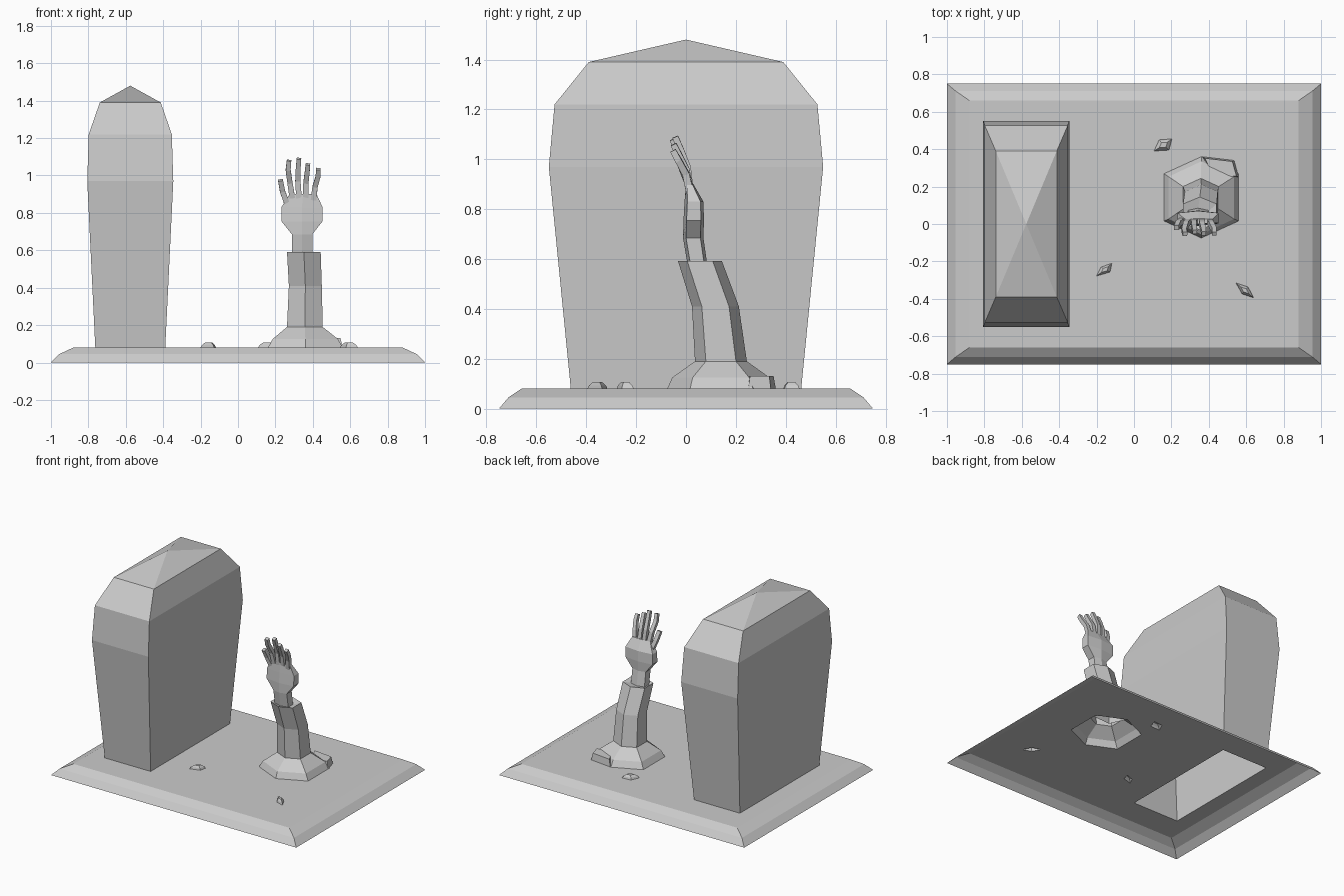
import bpy, bmesh
from mathutils import Vector

if "Cube" in bpy.data.objects:
    bpy.data.objects.remove(bpy.data.objects["Cube"])

GROUND = 0.08


def finish(name, bm):
    bmesh.ops.recalc_face_normals(bm, faces=bm.faces)
    mesh = bpy.data.meshes.new(name)
    bm.to_mesh(mesh)
    bm.free()
    bpy.context.collection.objects.link(bpy.data.objects.new(name, mesh))


def loft(name, rings, cap_top=True, cap_bottom=False):
    """Skin a stack of rings; a one-point ring makes a peak."""
    bm = bmesh.new()
    rows = [[bm.verts.new(p) for p in r] for r in rings]
    for a, b in zip(rows, rows[1:]):
        n = len(a)
        for i in range(n):
            j = (i + 1) % n
            bm.faces.new((a[i], a[j], b[0]) if len(b) == 1 else (a[i], a[j], b[j], b[i]))
    if cap_top and len(rows[-1]) > 2:
        bm.faces.new(rows[-1])
    if cap_bottom:
        bm.faces.new(rows[0])
    finish(name, bm)


def rect(cx, cy, hx, hy, z):
    return [(cx + a * hx, cy + b * hy, z) for a, b in ((-1, -1), (1, -1), (1, 1), (-1, 1))]


def hexagon(x0, x1, y0, y1, z, side=0.58):
    """Hexagon with ridges at front and back and straight sides."""
    cx, cy, h = (x0 + x1) / 2, (y0 + y1) / 2, (y1 - y0) / 2 * side
    return [(cx, y0, z), (x1, cy - h, z), (x1, cy + h, z),
            (cx, y1, z), (x0, cy + h, z), (x0, cy - h, z)]


def shrink(points, s, z):
    cx = sum(p[0] for p in points) / len(points)
    cy = sum(p[1] for p in points) / len(points)
    return [(cx + (p[0] - cx) * s, cy + (p[1] - cy) * s, z) for p in points]


# Gravestone: tapered slab with chamfered shoulders and a pyramid top
STONE_X = -0.576
stone = [rect(STONE_X, 0, hx, hy, z) for hx, hy, z in (
    (0.187, 0.462, GROUND), (0.23, 0.55, 0.97), (0.222, 0.527, 1.22), (0.163, 0.39, 1.39))]
loft("gravestone", stone + [[(STONE_X, 0, 1.48)]])

# Earth mound
mound = [hexagon(0.16, 0.56, -0.075, 0.36, GROUND),
         hexagon(0.185, 0.535, -0.055, 0.335, 0.125),
         hexagon(0.262, 0.453, 0.036, 0.244, 0.19)]
loft("earth_mound", mound, cap_top=False)

# Clod resting on the back of the mound
clod = [(0.365, 0.36, GROUND), (0.535, 0.34, GROUND), (0.56, 0.25, GROUND), (0.42, 0.24, GROUND)]
loft("clod", [clod, shrink(clod, 0.86, 0.13)])

# Small stones
stones = [
    [(0.107, 0.39), (0.187, 0.395), (0.203, 0.455), (0.134, 0.45)],
    [(-0.2, -0.278), (-0.128, -0.257), (-0.118, -0.21), (-0.176, -0.23)],
    [(0.545, -0.315), (0.578, -0.374), (0.64, -0.395), (0.61, -0.337)],
]
for i, s in enumerate(stones):
    loft(f"small_stone_{i + 1}", [shrink(s, 1, GROUND), shrink(s, 0.85, 0.093), shrink(s, 0.45, 0.107)])

# Ground slab: rounded open-bottom rim, top face pierced under each part
bm = bmesh.new()
rows = [[bm.verts.new(p) for p in rect(0, 0, hx, hy, z)] for hx, hy, z in (
    (1, 0.75, 0), (0.955, 0.712, 0.045), (0.88, 0.66, GROUND))]
for a, b in zip(rows, rows[1:]):
    for i in range(4):
        j = (i + 1) % 4
        bm.faces.new((a[i], a[j], b[j], b[i]))
edges = [bm.edges.get((rows[2][i], rows[2][(i + 1) % 4])) for i in range(4)]
for hole in [stone[0], mound[0]] + [shrink(s, 1, GROUND) for s in stones]:
    vs = [bm.verts.new(p) for p in hole]
    edges += [bm.edges.new((vs[i], vs[(i + 1) % len(vs)])) for i in range(len(vs))]
bmesh.ops.triangle_fill(bm, edges=edges, use_beauty=True, normal=(0, 0, 1))
finish("ground_slab", bm)

# Sleeve, turning in to meet the wrist
loft("sleeve", [mound[2],
                hexagon(0.272, 0.448, 0.024, 0.212, 0.41),
                hexagon(0.262, 0.442, -0.032, 0.144, 0.592),
                hexagon(0.288, 0.397, 0.006, 0.085, 0.58)], cap_top=False)

# Wrist and palm
loft("palm", [hexagon(x0, x1, y0, y1, z, 0.7) for x0, x1, y0, y1, z in (
    (0.288, 0.397, 0.006, 0.085, 0.58), (0.288, 0.397, -0.012, 0.07, 0.685),
    (0.232, 0.452, -0.01, 0.072, 0.755), (0.232, 0.452, -0.006, 0.07, 0.83),
    (0.275, 0.42, 0.0, 0.03, 0.9))])

# Fingers: square bars along bent paths
fingers = [
    ("thumb", [(0.262, 0.02, 0.85), (0.238, 0.005, 0.915), (0.227, -0.02, 0.975)]),
    ("index_finger", [(0.29, 0.015, 0.88), (0.278, 0.0, 0.96), (0.268, -0.035, 1.03), (0.273, -0.053, 1.08)]),
    ("middle_finger", [(0.326, 0.015, 0.88), (0.32, 0.005, 0.97), (0.322, -0.022, 1.04), (0.326, -0.043, 1.09)]),
    ("ring_finger", [(0.363, 0.015, 0.88), (0.363, 0.0, 0.96), (0.37, -0.03, 1.02), (0.374, -0.05, 1.06)]),
    ("little_finger", [(0.404, 0.015, 0.87), (0.412, 0.0, 0.94), (0.428, -0.03, 0.995), (0.43, -0.052, 1.035)]),
]
for name, path in fingers:
    rings = []
    for k, p in enumerate(path):
        d = (Vector(path[min(k + 1, len(path) - 1)]) - Vector(path[max(k - 1, 0)])).normalized()
        u = Vector((0, 1, 0)).cross(d).normalized()
        v = d.cross(u)
        w = 0.015 - 0.001 * k
        rings.append([Vector(p) + u * a * w + v * b * w for a, b in ((-1, -1), (1, -1), (1, 1), (-1, 1))])
    loft(name, rings, cap_bottom=True)
